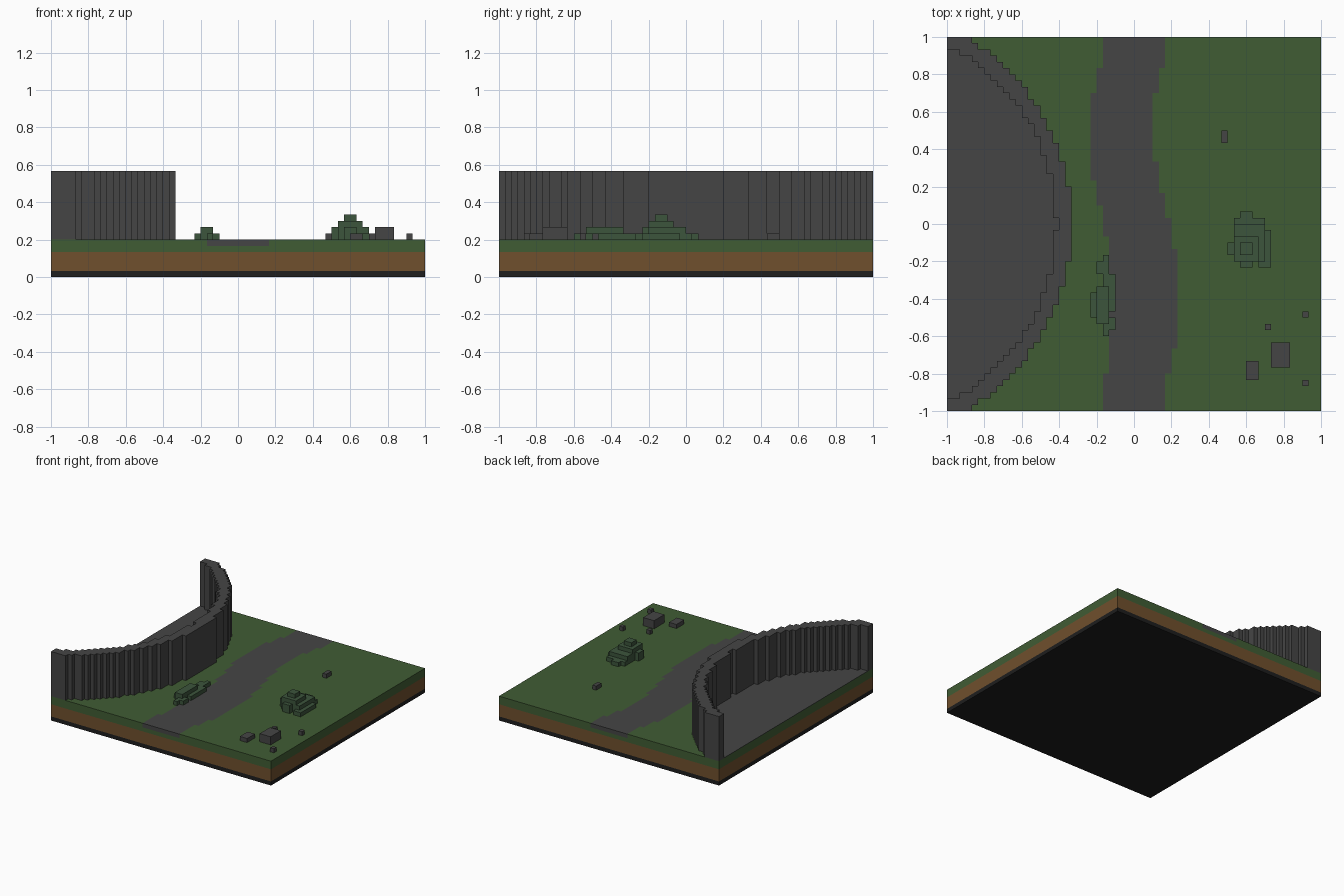
import bpy, bmesh, math

cube = bpy.data.objects.get("Cube")
if cube:
    bpy.data.objects.remove(cube, do_unlink=True)

U = 1 / 30  # block size; all positions below are in blocks


def material(name, rgb):
    m = bpy.data.materials.new(name)
    m.use_nodes = True
    m.diffuse_color = (*rgb, 1)
    m.node_tree.nodes["Principled BSDF"].inputs["Base Color"].default_value = (*rgb, 1)
    return m


STONE = material("stone grey", (0.060, 0.060, 0.060))
GRASS = material("grass green", (0.051, 0.107, 0.034))
BUSH = material("bush green", (0.045, 0.089, 0.045))
SOIL = material("soil brown", (0.162, 0.080, 0.026))
BEDROCK = material("bedrock black", (0.013, 0.013, 0.013))


def finish(name, bm, mat):
    bmesh.ops.recalc_face_normals(bm, faces=bm.faces)
    me = bpy.data.meshes.new(name)
    bm.to_mesh(me)
    bm.free()
    me.materials.append(mat)
    bpy.context.collection.objects.link(bpy.data.objects.new(name, me))


def boxes(name, items, mat):
    """One object from boxes given as (x0, x1, y0, y1, z0, z1)."""
    bm = bmesh.new()
    for x0, x1, y0, y1, z0, z1 in items:
        for v in bmesh.ops.create_cube(bm, size=1)["verts"]:
            v.co = ((x1 if v.co.x > 0 else x0) * U,
                    (y1 if v.co.y > 0 else y0) * U,
                    (z1 if v.co.z > 0 else z0) * U)
    finish(name, bm, mat)


def edge(rows, pick):
    """Stepped line through one side of the rows, front to back."""
    pts = []
    for r in rows:
        x = pick(r)
        if pts and pts[-1][0] == x:
            pts[-1] = (x, r + 1)
        else:
            pts += [(x, r), (x, r + 1)]
    return pts


def slab(name, rows, left, right, z0, z1, mat):
    """Extruded stepped outline between a left and a right edge."""
    loop = edge(rows, left) + edge(rows, right)[::-1]
    bm = bmesh.new()
    face = bm.faces.new([bm.verts.new((x * U, y * U, z0 * U)) for x, y in loop])
    top = bmesh.ops.extrude_face_region(bm, geom=[face])["geom"]
    for v in top:
        if isinstance(v, bmesh.types.BMVert):
            v.co.z = z1 * U
    finish(name, bm, mat)


# Stepped arc: right end of each row for a circle centred left of the block
def arc(radius):
    def f(r):
        x = round(math.sqrt(radius ** 2 - (r + 0.5) ** 2) - 15)
        return -30 + max(x, 0)
    return f


# Edges of the winding path: (row where the run starts, x)
PATH_LEFT = [(-30, -5), (-24, -4), (-2, -5), (3, -6), (7, -7), (21, -6), (25, -5)]
PATH_RIGHT = [(-30, 5), (-24, 6), (-20, 7), (-4, 6), (1, 5), (5, 4), (10, 3), (21, 4), (25, 5)]


def steps(table):
    return lambda r: [x for start, x in table if start <= r][-1]


ALL = range(-30, 30)
path_l, path_r = steps(PATH_LEFT), steps(PATH_RIGHT)
outer, inner = arc(35), arc(32.53)

# Ground layers
boxes("bedrock_layer", [(-30, 30, -30, 30, 0, 1)], BEDROCK)
boxes("soil_layer", [(-30, 30, -30, 30, 1, 4)], SOIL)
boxes("grass_base", [(-30, 30, -30, 30, 4, 5)], GRASS)
slab("grass_right_side", ALL, lambda r: -30, path_l, 5, 6, GRASS)
slab("grass_left_side", ALL, path_r, lambda r: 30, 5, 6, GRASS)
slab("stone_path", ALL, path_l, path_r, 5, 6, STONE)

# Curved wall and the stone floor it encloses
wall_in = lambda r: -30 if abs(r + 0.5) > 28 else inner(r)
slab("curved_wall", ALL, wall_in, outer, 6, 17, STONE)
slab("walled_floor", range(-28, 28), lambda r: -30, inner, 5.9, 6.08, STONE)

# Bushes
boxes("path_bush", [
    (-6, -4, -8, -6, 6, 7), (-5, -4, -9, -5, 6, 7), (-5, -3, -14, -8, 6, 7),
    (-7, -5, -15, -11, 6, 7), (-5, -4, -18, -14, 6, 7), (-5, -3, -17, -15, 6, 7),
    (-6, -4, -16, -10, 6, 8)], BUSH)
boxes("tall_bush", [
    (17, 19, -7, 2, 6, 7), (16, 21, -6, 1, 6, 7), (15, 20, -5, -3, 6, 7),
    (20, 22, -7, -1, 6, 7), (15, 20, -5, -3, 7, 8), (17, 19, -7, -2, 7, 8),
    (16, 21, -6, 0, 7, 8), (16, 20, -6, -2, 8, 9), (17, 19, -5, -3, 9, 10)], BUSH)

# Loose rocks
ROCKS = [(14, 15, 13, 15, 7), (22, 25, -23, -19, 8), (18, 20, -25, -22, 7),
         (21, 22, -17, -16, 7), (27, 28, -15, -14, 7), (27, 28, -26, -25, 7)]
for i, (x0, x1, y0, y1, top) in enumerate(ROCKS):
    boxes(f"rock_{i + 1}", [(x0, x1, y0, y1, 6, top)], STONE)
